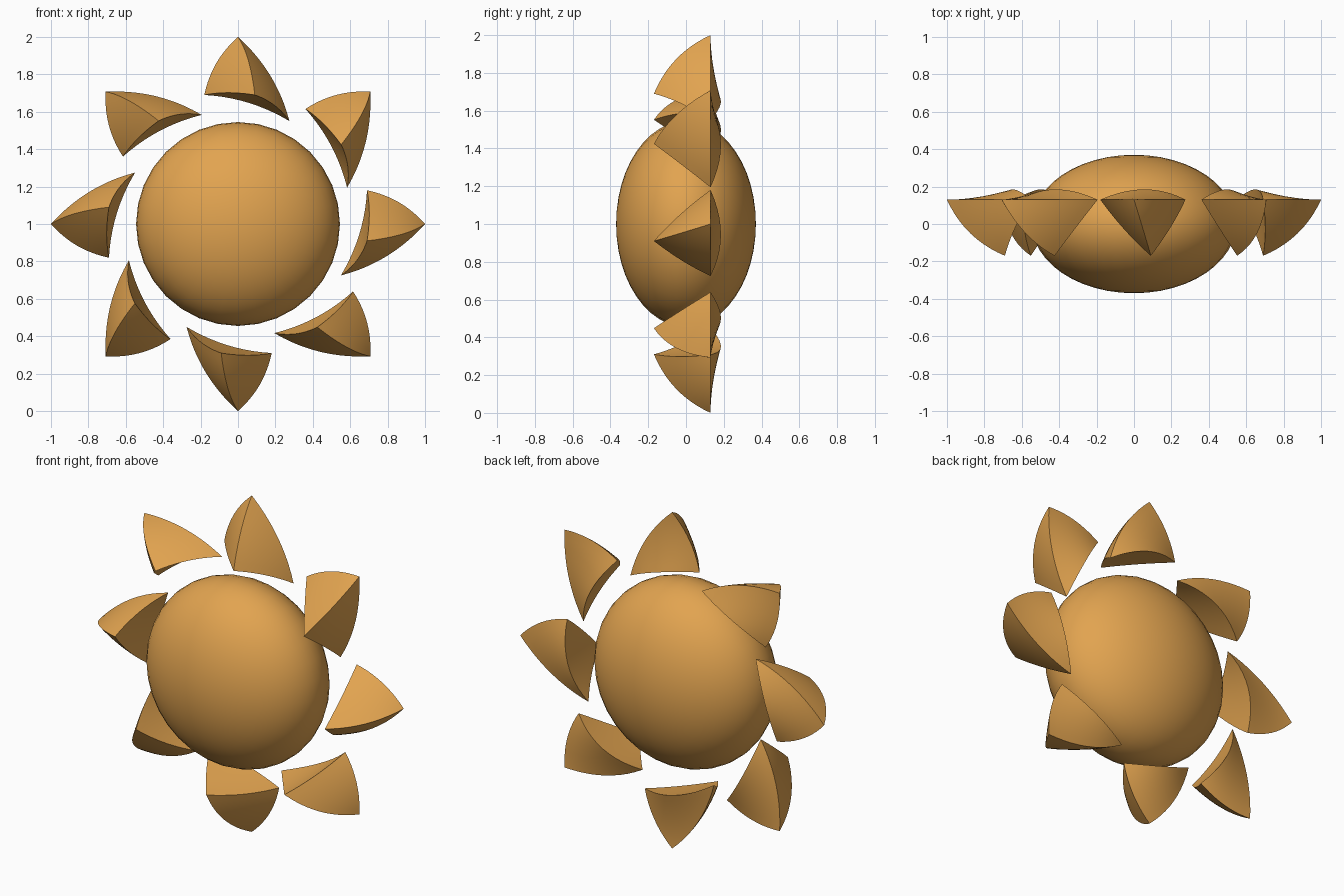
import bpy
import bmesh
import math
from mathutils import Vector

cube = bpy.data.objects.get("Cube")
if cube:
    bpy.data.objects.remove(cube, do_unlink=True)

CENTRE = Vector((0, 0, 1))
STEPS = 10

# Single warm gold colour
gold = bpy.data.materials.new("warm_gold")
gold.use_nodes = True
gold.diffuse_color = (0.76, 0.37, 0.08, 1)
gold.node_tree.nodes["Principled BSDF"].inputs["Base Color"].default_value = gold.diffuse_color


def smooth(obj):
    bpy.ops.object.select_all(action='DESELECT')
    obj.select_set(True)
    bpy.context.view_layer.objects.active = obj
    bpy.ops.object.shade_smooth_by_angle(angle=math.radians(35))


# Flattened sun disc
bpy.ops.mesh.primitive_uv_sphere_add(segments=32, ring_count=24, radius=1,
                                     rotation=(math.pi / 2, 0, 0))
disc = bpy.context.object
disc.name = "sun_disc"
disc.scale = (0.545, 0.545, 0.37)
disc.location = CENTRE
disc.data.materials.append(gold)
smooth(disc)

# Ray corners relative to the disc centre: tip, two back corners, front ridge
corner = {
    "tip": Vector((0, 0.13, 1.0)),
    "left": Vector((-0.18, 0.13, 0.69)),
    "right": Vector((0.275, 0.13, 0.55)),
    "front": Vector((0.09, -0.17, 0.69)),
}
# How far the middle of each edge bows away from a straight line
bow = {
    ("tip", "left"): (-0.026, 0, 0.015),
    ("tip", "right"): (0.035, 0, 0.019),
    ("tip", "front"): (0.01, -0.03, 0.03),
    ("left", "right"): (0.009, 0.055, 0.028),
    ("left", "front"): (-0.008, -0.008, 0.012),
    ("right", "front"): (0.012, 0, 0.015),
}


def control(a, b):
    """Middle control point of the curved edge between two corners."""
    offset = bow.get((a, b)) or bow[(b, a)]
    return (corner[a] + corner[b]) / 2 + 2 * Vector(offset)


def add_patch(bm, a, b, c):
    """Curved triangular face spanning three corners."""
    ab, bc, ca = control(a, b), control(b, c), control(c, a)
    grid = {}
    for i in range(STEPS + 1):
        for j in range(STEPS + 1 - i):
            u, v = i / STEPS, j / STEPS
            w = 1 - u - v
            grid[i, j] = bm.verts.new(
                corner[a] * u * u + corner[b] * v * v + corner[c] * w * w
                + 2 * (ab * u * v + bc * v * w + ca * w * u))
    for i in range(STEPS):
        for j in range(STEPS - i):
            bm.faces.new((grid[i, j], grid[i + 1, j], grid[i, j + 1]))
            if i + j < STEPS - 1:
                bm.faces.new((grid[i + 1, j], grid[i + 1, j + 1], grid[i, j + 1]))


# Ray mesh: four curved faces closed into one solid
bm = bmesh.new()
for names in (("tip", "left", "right"), ("tip", "left", "front"),
              ("tip", "right", "front"), ("left", "right", "front")):
    add_patch(bm, *names)
bmesh.ops.remove_doubles(bm, verts=bm.verts, dist=0.0005)
bmesh.ops.recalc_face_normals(bm, faces=bm.faces)
ray_mesh = bpy.data.meshes.new("ray")
bm.to_mesh(ray_mesh)
bm.free()
ray_mesh.materials.append(gold)

# Eight rays around the disc
for k in range(8):
    ray = bpy.data.objects.new(f"ray_{k + 1}", ray_mesh)
    bpy.context.collection.objects.link(ray)
    ray.location = CENTRE
    ray.rotation_euler = (0, k * math.pi / 4, 0)
    if k == 0:
        first = ray

# Shade a single-user mesh, then share it with every ray
copies = [o for o in bpy.data.objects if o.name.startswith("ray_") and o != first]
own = ray_mesh.copy()
first.data = own
smooth(first)
for o in copies:
    o.data = first.data
